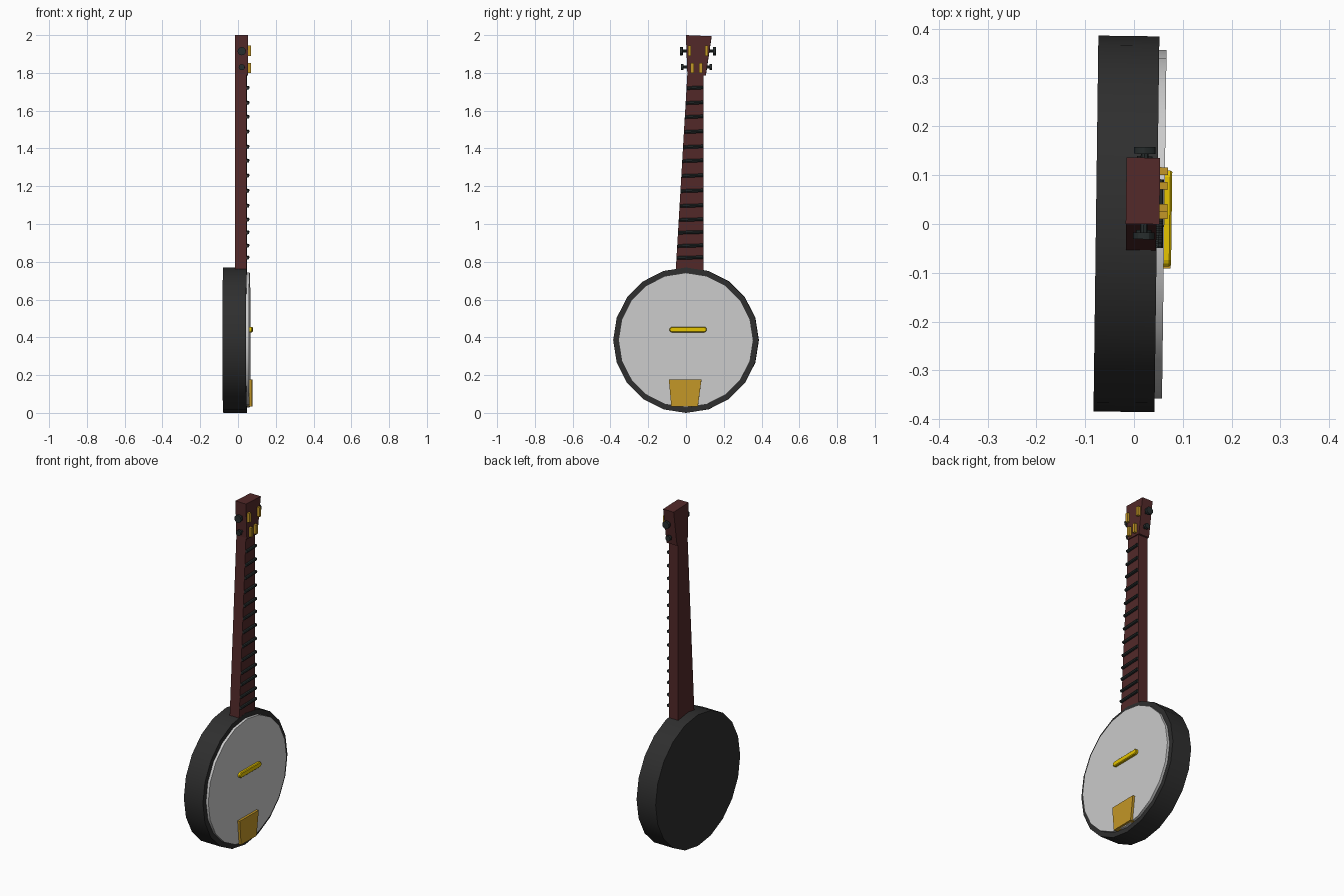
import bpy, math
from mathutils import Matrix, Vector

if "Cube" in bpy.data.objects:
    bpy.data.objects.remove(bpy.data.objects["Cube"])

TILT = Matrix.Rotation(-0.013, 4, 'Z')   # whole instrument is turned very slightly


def material(name, rgb):
    m = bpy.data.materials.new(name)
    m.diffuse_color = (*rgb, 1)
    m.use_nodes = True
    m.node_tree.nodes["Principled BSDF"].inputs["Base Color"].default_value = m.diffuse_color
    return m


BLACK = material("black", (0.028, 0.028, 0.028))
WOOD = material("dark_wood", (0.085, 0.022, 0.022))
SKIN = material("skin", (0.62, 0.62, 0.65))
YELLOW = material("yellow", (0.8, 0.56, 0.0))
BRASS = material("brass", (0.55, 0.31, 0.02))
FRET = material("fret_metal", (0.02, 0.026, 0.026))


def prism(name, profile, x0, x1, mat, bevel=0):
    """Extrude a (y, z) outline, counter-clockwise seen from +x, along x."""
    n = len(profile)
    verts = [(x, y, z) for x in (x0, x1) for y, z in profile]
    faces = [list(range(n))[::-1], list(range(n, 2 * n))]
    faces += [(i, (i + 1) % n, n + (i + 1) % n, n + i) for i in range(n)]
    me = bpy.data.meshes.new(name)
    me.from_pydata(verts, [], faces)
    me.materials.append(mat)
    ob = bpy.data.objects.new(name, me)
    bpy.context.collection.objects.link(ob)
    me.transform(TILT)
    if bevel:
        b = ob.modifiers.new("bevel", 'BEVEL')
        b.width, b.segments = bevel, 1
    return ob


def rod(name, a, b, r, sides, mat):
    a, b = TILT @ Vector(a), TILT @ Vector(b)
    d = b - a
    bpy.ops.mesh.primitive_cylinder_add(vertices=sides, radius=r, depth=d.length)
    ob = bpy.context.object
    ob.name = name
    ob.data.transform(Matrix.Translation((a + b) / 2) @ d.to_track_quat('Z', 'Y').to_matrix().to_4x4())
    ob.data.materials.append(mat)
    return ob


def smooth(ob):
    bpy.ops.object.select_all(action='DESELECT')
    ob.select_set(True)
    bpy.context.view_layer.objects.active = ob
    bpy.ops.object.shade_smooth_by_angle(angle=math.radians(30))


def circle(cy, cz, r, n):
    return [(cy + r * math.cos(2 * math.pi * i / n), cz + r * math.sin(2 * math.pi * i / n)) for i in range(n)]


# drum body and skin
smooth(prism("drum_body", circle(0, 0.385, 0.385, 20), -0.078, 0.047, BLACK))
smooth(prism("drum_skin", circle(0, 0.385, 0.357, 20), 0.04, 0.062, SKIN))

# neck and headstock
prism("neck", [(-0.054, 0.75), (0.093, 0.75), (0.093, 1.8), (0.008, 1.8)], -0.016, 0.046, WOOD)
prism("headstock", [(0.008, 1.79), (0.105, 1.785), (0.136, 1.994), (0.0, 2.0)], -0.017, 0.052, WOOD)

# frets follow the taper of the neck
for i, z in enumerate([0.823, 0.886, 0.957, 1.024, 1.098, 1.177, 1.257,
                       1.336, 1.41, 1.49, 1.569, 1.643, 1.722]):
    left = -0.054 + 0.062 * (z - 0.765) / 1.035
    smooth(rod(f"fret_{i + 1}", (0.051, left + 0.002, z - 0.003), (0.051, 0.092, z + 0.001), 0.009, 8, FRET))

# bridge with rounded ends
ends = [(s, math.radians(a)) for s, angles in ((1, (-90, -45, 0, 45, 90)), (-1, (90, 135, 180, 225, 270)))
        for a in angles]
prism("bridge", [(0.012 + s * 0.085 + 0.015 * math.cos(a), 0.441 + 0.015 * math.sin(a)) for s, a in ends],
      0.058, 0.077, YELLOW, 0.004)

# tailpiece
prism("tailpiece", [(-0.077, 0.035), (0.064, 0.035), (0.083, 0.178), (-0.09, 0.178)], 0.05, 0.076, BRASS)

# string posts on the headstock face
for i, (y, z) in enumerate([(0.019, 1.917), (0.109, 1.917), (0.034, 1.826), (0.079, 1.826)]):
    prism(f"string_post_{i + 1}", [(y - 0.008, z - 0.027), (y + 0.008, z - 0.027),
                                   (y + 0.008, z + 0.027), (y - 0.008, z + 0.027)], 0.045, 0.068, BRASS)

# tuning pegs: thin shaft with a round knob on each side
for i, (inner, outer, z, r) in enumerate([(0.01, -0.031, 1.915, 0.022), (0.118, 0.158, 1.915, 0.022),
                                          (0.02, -0.026, 1.83, 0.016), (0.1, 0.139, 1.83, 0.016)]):
    s = 1 if outer > inner else -1
    smooth(rod(f"peg_shaft_{i + 1}", (0.02, inner, z), (0.02, outer, z), 0.008, 8, FRET))
    smooth(rod(f"peg_knob_{i + 1}", (0.02, outer - s * 0.014, z), (0.02, outer, z), r, 12, FRET))
